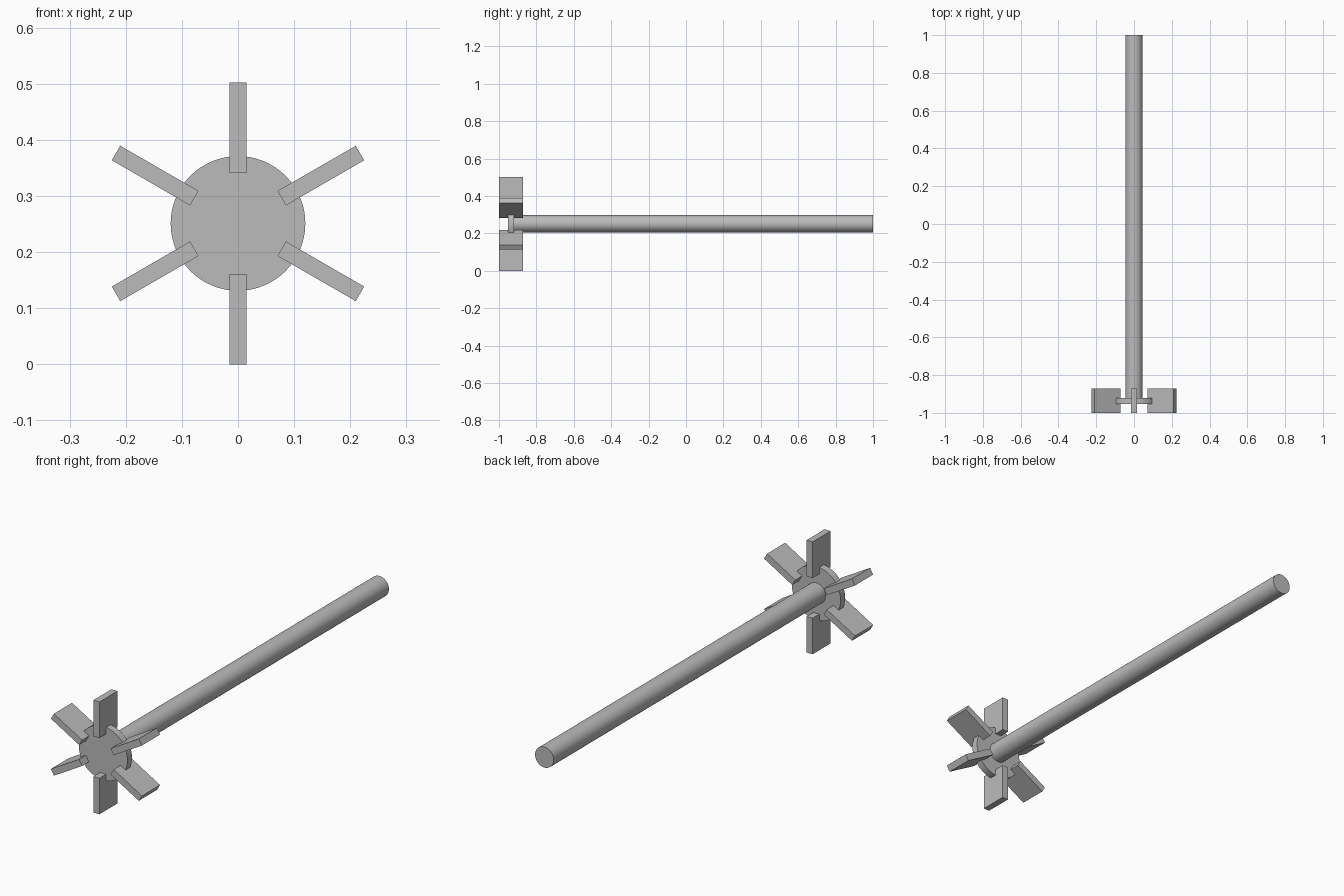
import bpy
import math
from mathutils import Matrix, Vector

cube = bpy.data.objects.get("Cube")
if cube:
    bpy.data.objects.remove(cube, do_unlink=True)

AXIS_Z = 0.251       # height of the shaft axis
BLADE_COUNT = 6
BLADE_INNER, BLADE_OUTER = 0.09, 0.251
BLADE_WIDTH = 0.03
BLADE_FRONT, BLADE_BACK = -1.0, -0.872

grey = bpy.data.materials.new("plain_grey")
grey.use_nodes = True
colour = (0.5, 0.5, 0.5, 1)
grey.diffuse_color = colour
grey.node_tree.nodes["Principled BSDF"].inputs["Base Color"].default_value = colour


def rod(name, radius, y0, y1):
    """Smooth round part along the y axis."""
    bpy.ops.mesh.primitive_cylinder_add(
        vertices=64, radius=radius, depth=y1 - y0,
        location=(0, (y0 + y1) / 2, AXIS_Z), rotation=(math.pi / 2, 0, 0))
    obj = bpy.context.object
    obj.name = name
    obj.data.materials.append(grey)
    bpy.ops.object.shade_smooth_by_angle(angle=math.radians(30))
    return obj


def blade(index):
    """Flat paddle pointing outward from the hub."""
    bpy.ops.mesh.primitive_cube_add(size=1)
    obj = bpy.context.object
    obj.name = f"blade_{index + 1}"
    size = Vector((BLADE_WIDTH, BLADE_BACK - BLADE_FRONT, BLADE_OUTER - BLADE_INNER))
    middle = Vector((0, (BLADE_FRONT + BLADE_BACK) / 2, (BLADE_INNER + BLADE_OUTER) / 2))
    obj.data.transform(Matrix.Translation(middle) @ Matrix.Diagonal(size).to_4x4())
    obj.location.z = AXIS_Z
    obj.rotation_euler.y = index * math.tau / BLADE_COUNT
    obj.data.materials.append(grey)
    return obj


# Long shaft and the hub disc at its front end
rod("shaft", 0.046, -0.936, 1.0)
rod("hub_disc", 0.12, -0.952, -0.92)

# Ring of paddles
for i in range(BLADE_COUNT):
    blade(i)
